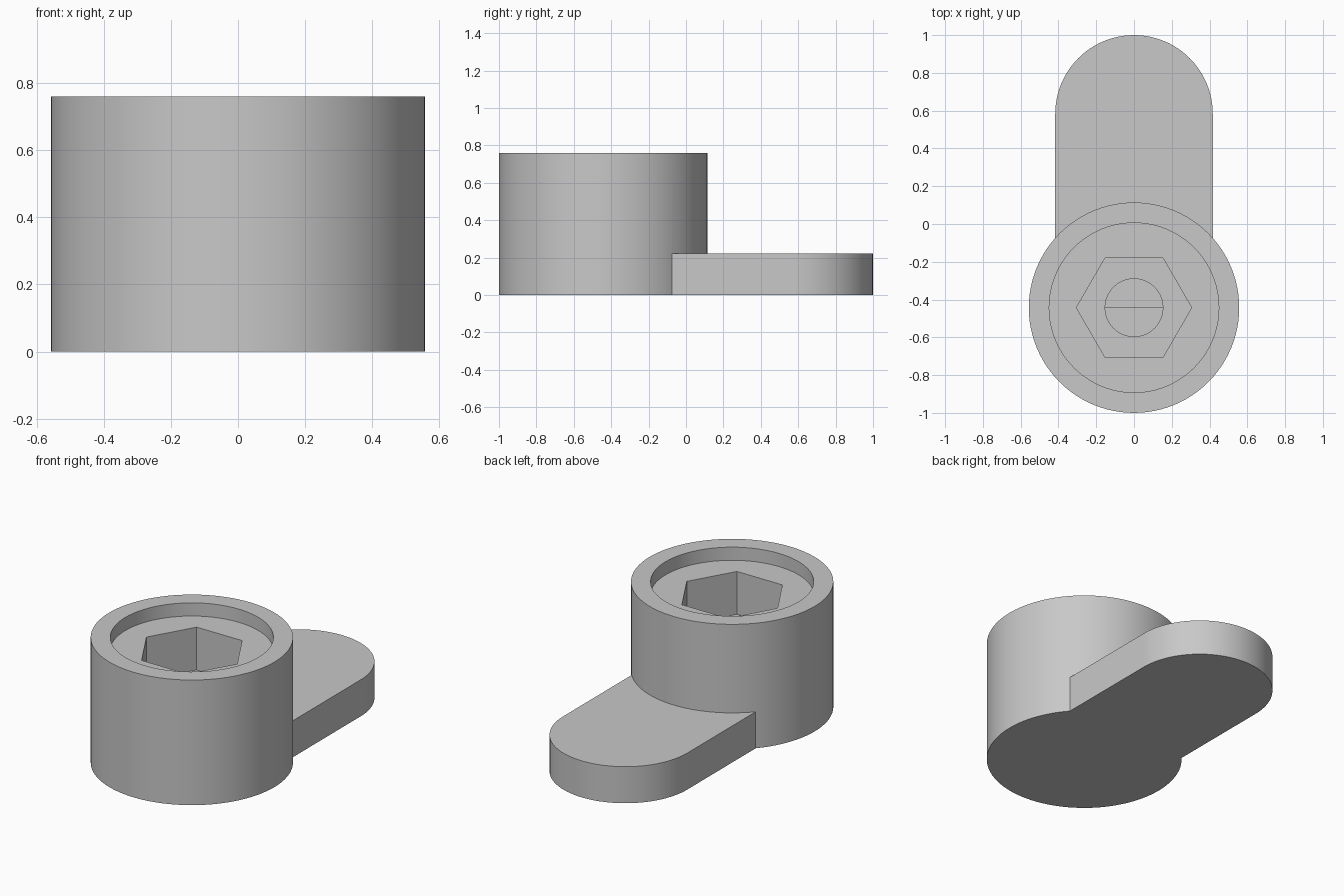
import bpy, bmesh, math

cube = bpy.data.objects.get("Cube")
if cube:
    bpy.data.objects.remove(cube, do_unlink=True)

HUB_Y = -0.443      # centre line of the round hub
HUB_R = 0.557
ARM_R = 0.417
TOP = 0.76

grey = bpy.data.materials.new("plain grey")
grey.use_nodes = True
colour = (0.58, 0.58, 0.58, 1)
grey.diffuse_color = colour
grey.node_tree.nodes["Principled BSDF"].inputs["Base Color"].default_value = colour


def prism(name, outline, bottom, top):
    """Extrude a flat outline upwards into a closed solid."""
    bm = bmesh.new()
    base = bm.faces.new([bm.verts.new((x, y, bottom)) for x, y in outline])
    walls = bmesh.ops.extrude_face_region(bm, geom=[base])
    raised = [v for v in walls["geom"] if isinstance(v, bmesh.types.BMVert)]
    bmesh.ops.translate(bm, vec=(0, 0, top - bottom), verts=raised)
    bmesh.ops.recalc_face_normals(bm, faces=bm.faces)
    mesh = bpy.data.meshes.new(name)
    bm.to_mesh(mesh)
    bm.free()
    mesh.materials.append(grey)
    obj = bpy.data.objects.new(name, mesh)
    bpy.context.collection.objects.link(obj)
    return obj


def ring(radius, sides):
    return [(radius * math.cos(math.tau * i / sides),
             HUB_Y + radius * math.sin(math.tau * i / sides)) for i in range(sides)]


def combine(target, other, operation):
    """Apply a boolean and remove the helper solid."""
    mod = target.modifiers.new(operation.lower(), "BOOLEAN")
    mod.object = other
    mod.operation = operation
    mod.solver = "EXACT"
    bpy.ops.object.select_all(action="DESELECT")
    bpy.context.view_layer.objects.active = target
    target.select_set(True)
    bpy.ops.object.modifier_apply(modifier=mod.name)
    bpy.data.objects.remove(other, do_unlink=True)


# Round hub with a shallow recess, a hexagonal socket and a narrow bore
lever = prism("clamp_lever", ring(HUB_R, 96), 0, TOP)
for name, radius, sides, floor in (("top_recess", 0.449, 96, 0.68),
                                   ("hex_socket", 0.305, 6, 0.42),
                                   ("bore", 0.153, 48, 0.08)):
    combine(lever, prism(name, ring(radius, sides), floor, TOP + 0.1), "DIFFERENCE")

# Flat arm with a rounded end, starting at the hub's centre line
end_y = 1 - ARM_R
outline = [(-ARM_R, HUB_Y), (ARM_R, HUB_Y)]
outline += [(ARM_R * math.cos(math.pi * i / 48), end_y + ARM_R * math.sin(math.pi * i / 48))
            for i in range(49)]
combine(lever, prism("arm", outline, 0, 0.222), "UNION")

bpy.ops.object.shade_smooth_by_angle(angle=math.radians(30))
